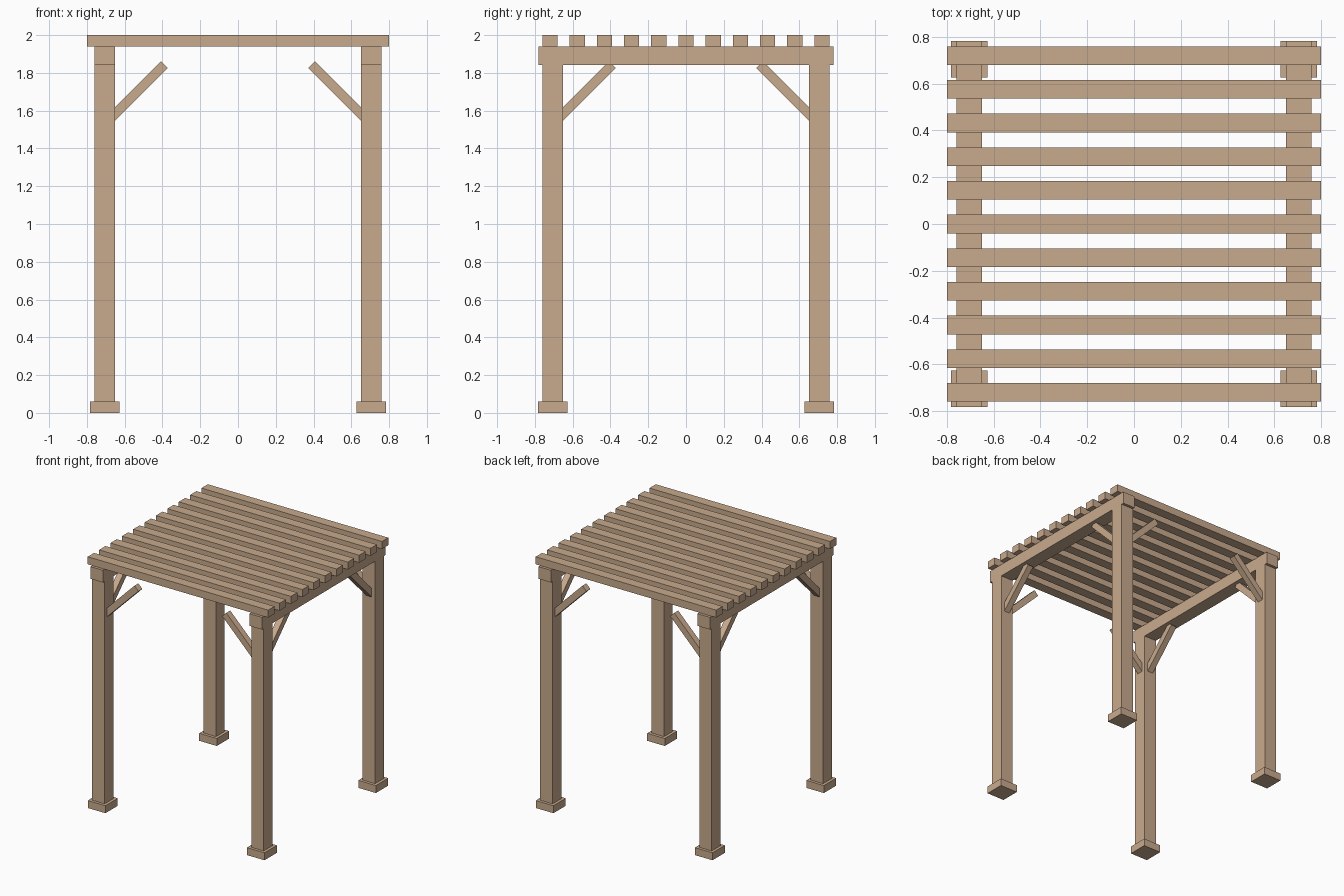
import bpy
from math import radians

cube = bpy.data.objects.get("Cube")
if cube:
    bpy.data.objects.remove(cube, do_unlink=True)

# Single timber colour
wood = bpy.data.materials.new("light_timber")
wood.use_nodes = True
colour = (0.58, 0.402, 0.266, 1)
wood.diffuse_color = colour
wood.node_tree.nodes["Principled BSDF"].inputs["Base Color"].default_value = colour


def box(name, centre, size, rotation=(0, 0, 0)):
    bpy.ops.mesh.primitive_cube_add(size=1, location=centre, rotation=rotation)
    obj = bpy.context.object
    obj.name = name
    obj.scale = size
    bpy.ops.object.transform_apply(location=False, rotation=False, scale=True)
    obj.data.materials.append(wood)
    return obj


POST = 0.705         # post centre offset in x and y
POST_WIDTH = 0.11
FOOT_TOP = 0.06
BEAM_BOTTOM, BEAM_TOP = 1.842, 1.94
BRACE_MID, BRACE_Z = 0.54, 1.693
BRACE_SIZE, BRACE_LENGTH = 0.05, 0.426

# Four corners: foot, post and two diagonal braces
for sx, side in ((1, "left"), (-1, "right")):
    for sy, end in ((-1, "front"), (1, "back")):
        tag = f"{end}_{side}"
        x, y = sx * POST, sy * POST
        box(f"foot_{tag}", (x, y, FOOT_TOP / 2), (0.156, 0.156, FOOT_TOP))
        box(f"post_{tag}", (x, y, (FOOT_TOP + BEAM_BOTTOM) / 2),
            (POST_WIDTH, POST_WIDTH, BEAM_BOTTOM - FOOT_TOP))
        brace = (BRACE_SIZE, BRACE_SIZE, BRACE_LENGTH)
        box(f"cross_brace_{tag}", (sx * BRACE_MID, y, BRACE_Z), brace,
            (0, radians(-45 * sx), 0))
        box(f"beam_brace_{tag}", (x, sy * BRACE_MID, BRACE_Z), brace,
            (radians(45 * sy), 0, 0))

    # Side beam running front to back
    box(f"beam_{side}", (sx * POST, 0, (BEAM_BOTTOM + BEAM_TOP) / 2),
        (POST_WIDTH, 1.564, BEAM_TOP - BEAM_BOTTOM))

# Roof slats
SLATS = 11
for i in range(SLATS):
    y = -0.72 + 1.44 * i / (SLATS - 1)
    box(f"roof_slat_{i + 1}", (0, y, (BEAM_TOP + 2) / 2), (1.6, 0.08, 2 - BEAM_TOP))
